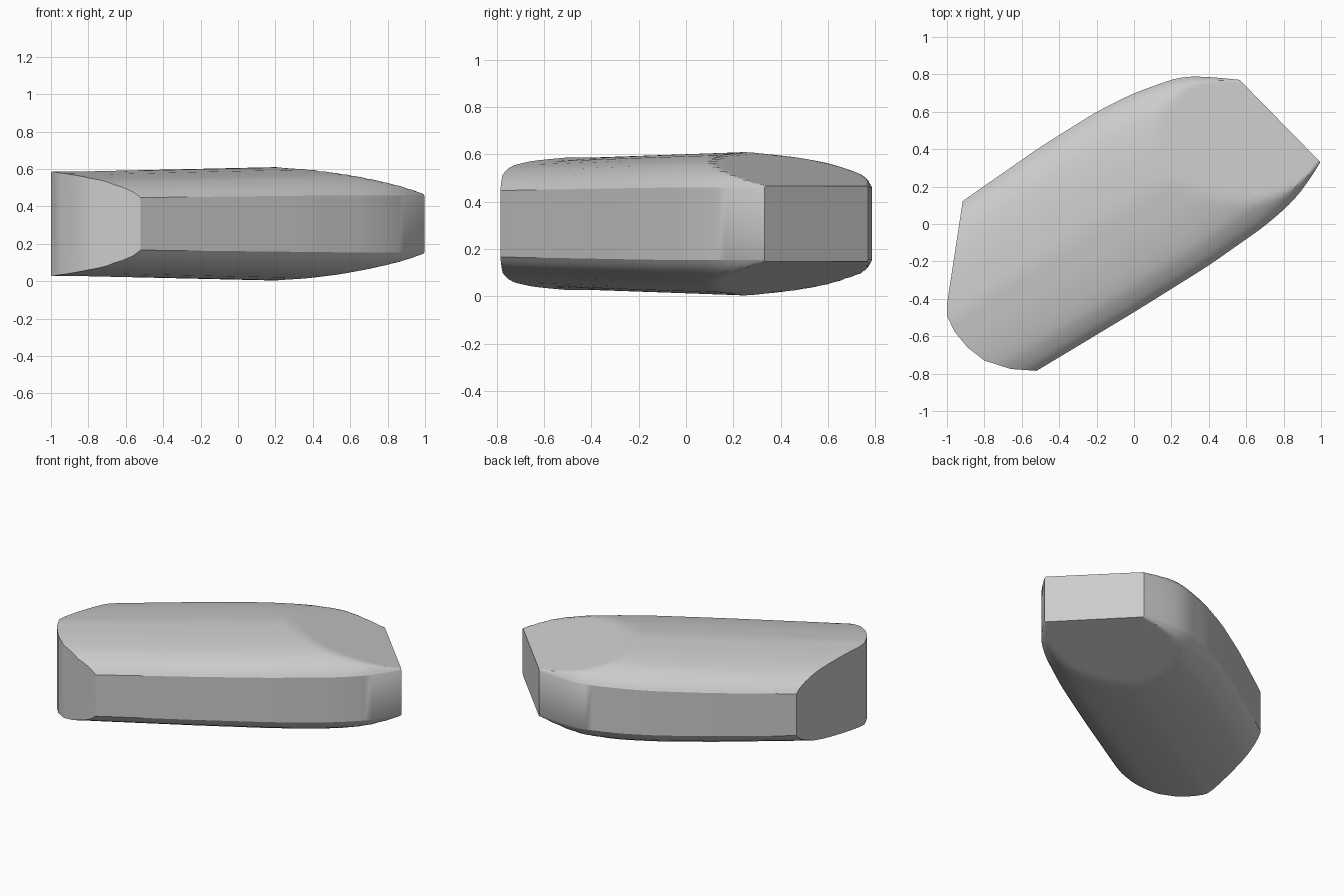
import bpy, bmesh, math
from mathutils import Vector

cube = bpy.data.objects.get("Cube")
if cube:
    bpy.data.objects.remove(cube, do_unlink=True)

MID_Z = 0.307
ANGLE = math.radians(32)
ALONG = Vector((math.cos(ANGLE), math.sin(ANGLE), 0))
ACROSS = Vector((-math.sin(ANGLE), math.cos(ANGLE), 0))

# Side rails (distance along the body, offset across it) and edge rounding
NEAR_RAIL = [(-1.35, -.375), (-.85, -.39), (-.25, -.4), (.22, -.4), (.59, -.38),
             (.78, -.349), (.89, -.31), (1.02, -.25), (1.15, -.17)]
FAR_RAIL = [(-1.35, .54), (-.72, .589), (-.2, .615), (.15, .615), (.37, .594),
            (.63, .537), (.75, .46), (.88, .36), (1.15, .15)]
ROUNDING = [(0, .5), (.02, .6), (.05, .69), (.12, .82), (.2, .89), (.31, .95), (.48, 1)]
# Plan corners of the vertical end cuts, in clockwise order
TAIL = [(-.52, -.785), (-.66, -.775), (-.8, -.73), (-.89, -.66), (-.96, -.575),
        (-1, -.49), (-1, -.43), (-.917, .115)]
NOSE = [(.575, .76), (.997, .33)]


def interp(points, t):
    if t <= points[0][0]:
        return points[0][1]
    for (a, va), (b, vb) in zip(points, points[1:]):
        if t <= b:
            return va + (vb - va) * (t - a) / (b - a)
    return points[-1][1]


def smooth_interp(points, t, r=.06):
    return sum(interp(points, t + r * k) for k in (-1, -.5, 0, .5, 1)) / 5


def half_height(p, u, edge):
    full = .28 + .025 * min(1, max(0, (u + .9) / 1.3))
    ramp = full - .145 * max(0, p.x + p.y - .45) / .88
    return max(.1, min(full * interp(ROUNDING, edge), ramp))


# Lofted body: one closed ring per station
bm = bmesh.new()
STATIONS, STEPS = 60, 32
rings = []
for i in range(STATIONS + 1):
    u = -1.35 + 2.48 * i / STATIONS
    lo, hi = smooth_interp(NEAR_RAIL, u), smooth_interp(FAR_RAIL, u)
    top, bottom = [], []
    for j in range(STEPS + 1):
        v = lo + (hi - lo) * (1 - math.cos(math.pi * j / STEPS)) / 2
        p = ALONG * u + ACROSS * v
        h = half_height(p, u, min(v - lo, hi - v))
        top.append(bm.verts.new((p.x, p.y, MID_Z + h)))
        bottom.append(bm.verts.new((p.x, p.y, MID_Z - h)))
    rings.append(top + bottom[::-1])
for a, b in zip(rings, rings[1:]):
    n = len(a)
    for k in range(n):
        bm.faces.new((a[k], a[(k + 1) % n], b[(k + 1) % n], b[k]))
bm.faces.new(rings[0])
bm.faces.new(rings[-1][::-1])


# Vertical end cuts, each closed with a flat face
def cut(a, b):
    normal = Vector((a[1] - b[1], b[0] - a[0], 0)).normalized()
    res = bmesh.ops.bisect_plane(
        bm, geom=bm.verts[:] + bm.edges[:] + bm.faces[:], dist=1e-5,
        plane_co=(a[0], a[1], 0), plane_no=normal, clear_outer=True)
    edges = [e for e in res["geom_cut"]
             if isinstance(e, bmesh.types.BMEdge) and e.is_valid and e.is_boundary]
    if edges:
        bmesh.ops.holes_fill(bm, edges=edges, sides=0)


for outline in (TAIL, NOSE):
    for a, b in zip(outline, outline[1:]):
        cut(a, b)
bmesh.ops.recalc_face_normals(bm, faces=bm.faces[:])

mesh = bpy.data.meshes.new("slab_body")
bm.to_mesh(mesh)
bm.free()
body = bpy.data.objects.new("slab_body", mesh)
bpy.context.collection.objects.link(body)

# Plain grey surface
mat = bpy.data.materials.new("light_grey")
mat.use_nodes = True
colour = (.6, .6, .6, 1)
mat.diffuse_color = colour
mat.node_tree.nodes["Principled BSDF"].inputs["Base Color"].default_value = colour
mesh.materials.append(mat)

bpy.ops.object.select_all(action='DESELECT')
body.select_set(True)
bpy.context.view_layer.objects.active = body
bpy.ops.object.shade_smooth_by_angle(angle=math.radians(32))
